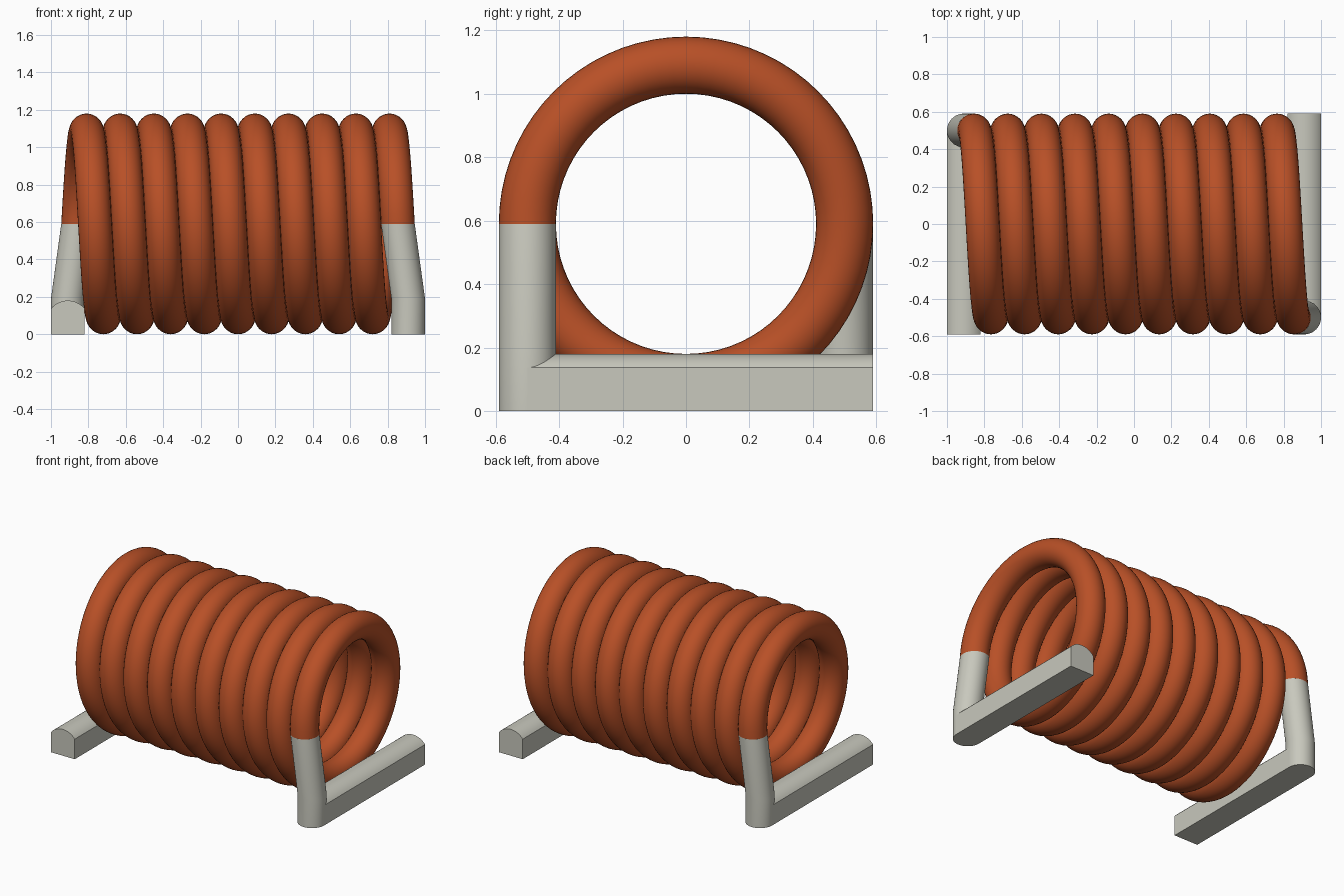
import bpy, bmesh, math
from mathutils import Vector, Matrix

cube = bpy.data.objects.get("Cube")
if cube:
    bpy.data.objects.remove(cube, do_unlink=True)

WIRE = 0.09      # wire radius
COIL = 0.50      # coil centreline radius
AXIS_Z = 0.59    # height of the coil axis
PITCH = 0.18
TURNS = 9.5
END_X = PITCH * TURNS / 2
FOOT_X = 0.91


def material(name, rgb):
    mat = bpy.data.materials.new(name)
    mat.use_nodes = True
    mat.diffuse_color = (*rgb, 1)
    mat.node_tree.nodes["Principled BSDF"].inputs["Base Color"].default_value = (*rgb, 1)
    return mat


copper = material("copper_enamel", (0.48, 0.080, 0.020))
tin = material("tinned_metal", (0.58, 0.58, 0.51))


def loft(name, rings, mat, turn=0.0):
    """Skin a row of equal closed rings, cap both ends, turn about z."""
    bm = bmesh.new()
    rows = [[bm.verts.new(p) for p in ring] for ring in rings]
    n = len(rows[0])
    for a, b in zip(rows, rows[1:]):
        for i in range(n):
            j = (i + 1) % n
            bm.faces.new((a[i], a[j], b[j], b[i]))
    bm.faces.new(rows[0][::-1])
    bm.faces.new(rows[-1])
    bmesh.ops.recalc_face_normals(bm, faces=bm.faces)
    bm.transform(Matrix.Rotation(turn, 4, 'Z'))
    mesh = bpy.data.meshes.new(name)
    bm.to_mesh(mesh)
    bm.free()
    mesh.materials.append(mat)
    obj = bpy.data.objects.new(name, mesh)
    bpy.context.collection.objects.link(obj)
    bpy.ops.object.select_all(action='DESELECT')
    obj.select_set(True)
    bpy.context.view_layer.objects.active = obj
    bpy.ops.object.shade_smooth_by_angle(angle=math.radians(30))
    return obj


def circle(center, u, v, n):
    return [center + WIRE * (math.cos(t) * u + math.sin(t) * v)
            for t in (2 * math.pi * i / n for i in range(n))]


X, Y, Z = Vector((1, 0, 0)), Vector((0, 1, 0)), Vector((0, 0, 1))

# Wound coil: starts at the front left, climbs over the top, ends at the back right
steps = int(72 * TURNS)
coil_rings = []
for s in range(steps + 1):
    f = s / steps
    a = 2 * math.pi * TURNS * f
    radial = -math.cos(a) * Y + math.sin(a) * Z
    centre = Vector((END_X - PITCH * TURNS * f, 0, AXIS_Z)) + COIL * radial
    coil_rings.append(circle(centre, radial, X, 32))
loft("coil_winding", coil_rings, copper)

# Foot cross-section: flat bottom and sides with a shallow arched top
SIDE_H, TOP_H = 0.137, 0.18
rise = TOP_H - SIDE_H
arch_r = (WIRE ** 2 + rise ** 2) / (2 * rise)
half = math.asin(WIRE / arch_r)
profile = [(-WIRE, 0), (WIRE, 0)]
for i in range(17):
    t = half * (1 - i / 8)
    profile.append((arch_r * math.sin(t), TOP_H - arch_r + arch_r * math.cos(t)))

# Lead and foot at each end, the second pair turned half way round
for side, turn in (("left", 0.0), ("right", math.pi)):
    path = [(END_X, AXIS_Z), (FOOT_X, 0.19), (FOOT_X, 0)]
    loft(side + "_lead", [circle(Vector((x, -COIL, z)), X, Y, 48) for x, z in path], tin, turn)
    loft(side + "_foot", [[Vector((FOOT_X + px, y, pz)) for px, pz in profile]
                          for y in (-COIL, COIL + WIRE)], tin, turn)
